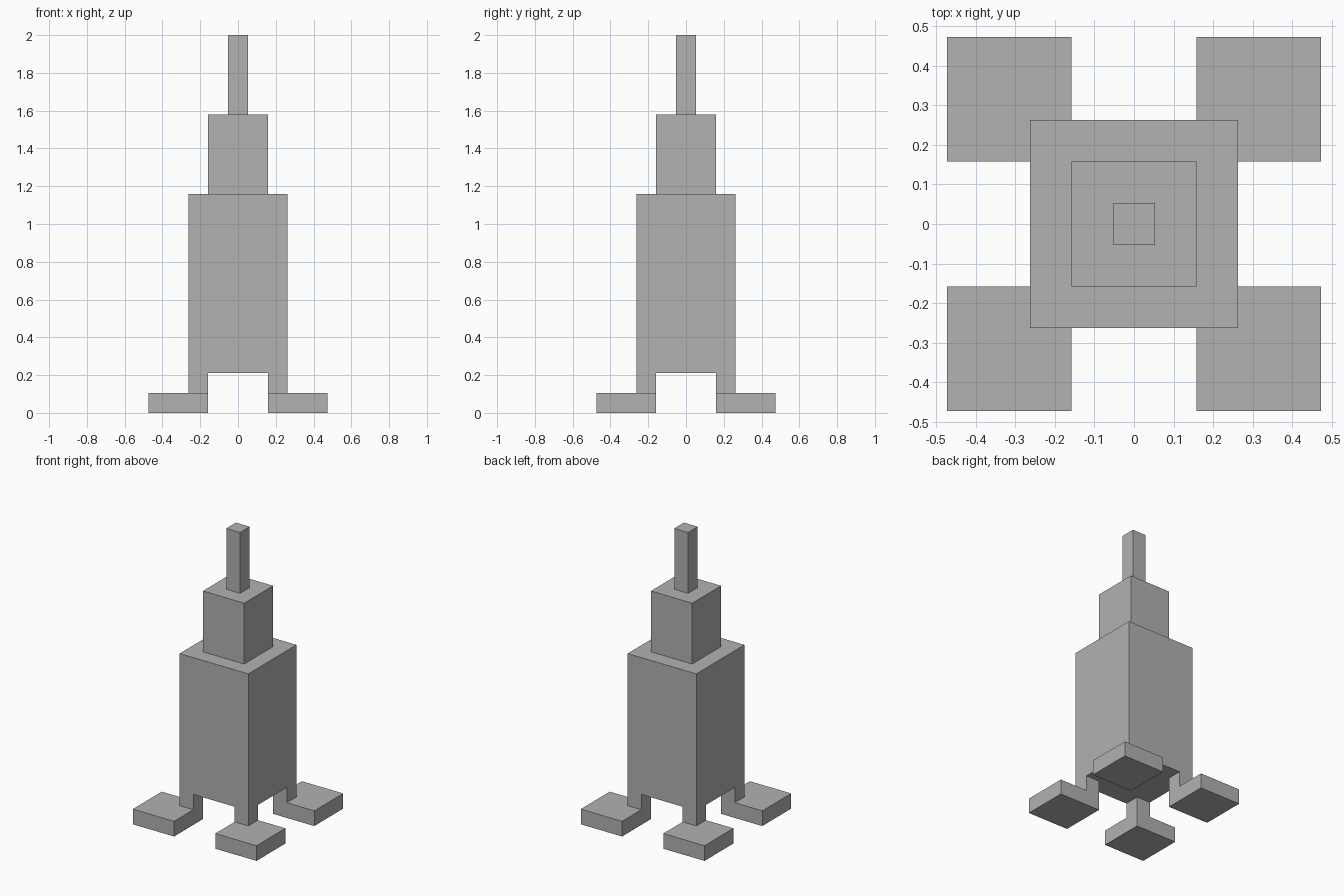
import bpy
import bmesh
from mathutils import Matrix, Vector

cube = bpy.data.objects.get("Cube")
if cube:
    bpy.data.objects.remove(cube, do_unlink=True)

U = 2 / 19  # one block unit; the model is 19 blocks tall

grey = bpy.data.materials.new("plain grey")
grey.use_nodes = True
colour = (0.445, 0.445, 0.445, 1)
grey.diffuse_color = colour
grey.node_tree.nodes["Principled BSDF"].inputs["Base Color"].default_value = colour


def block(name, low, high):
    """Box between two corners given in block units."""
    low, high = Vector(low) * U, Vector(high) * U
    bm = bmesh.new()
    bmesh.ops.create_cube(bm, size=1, matrix=Matrix.Diagonal((*(high - low), 1)))
    mesh = bpy.data.meshes.new(name)
    bm.to_mesh(mesh)
    bm.free()
    mesh.materials.append(grey)
    obj = bpy.data.objects.new(name, mesh)
    obj.location = (low + high) / 2
    bpy.context.collection.objects.link(obj)


# Stacked central tiers: name, half width, bottom, top
for name, half, bottom, top in (
    ("body", 2.5, 2, 11),
    ("upper_stage", 1.5, 11, 15),
    ("spire", 0.5, 15, 19),
):
    block(name, (-half, -half, bottom), (half, half, top))

# Corner legs standing on wide square feet
for side, sx in (("left", 1), ("right", -1)):
    for end, sy in (("front", -1), ("back", 1)):
        for part, outer, bottom, top in (("leg", 2.5, 1, 2), ("foot", 4.5, 0, 1)):
            xs = sorted((1.5 * sx, outer * sx))
            ys = sorted((1.5 * sy, outer * sy))
            block(f"{end}_{side}_{part}", (xs[0], ys[0], bottom), (xs[1], ys[1], top))
